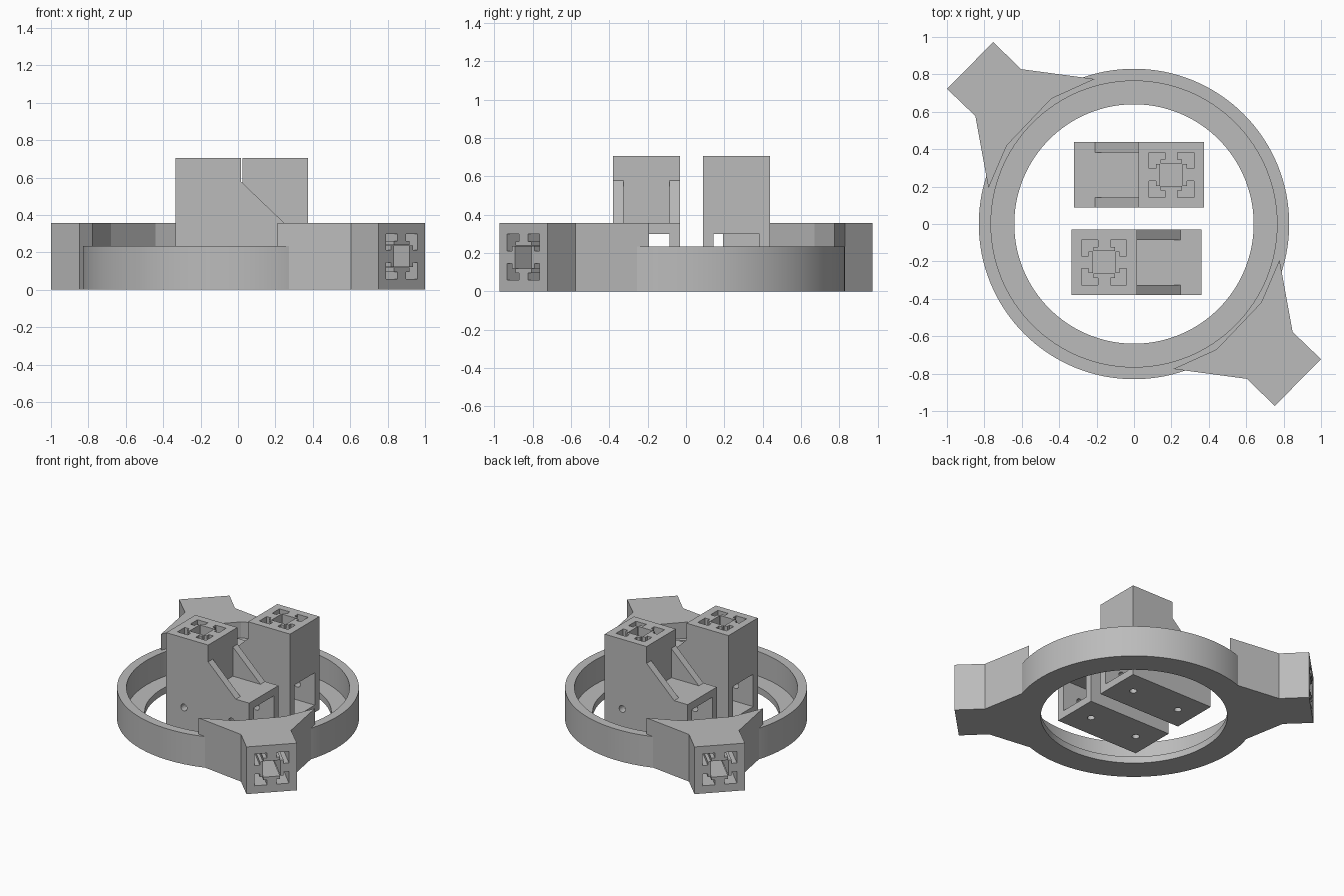
import bpy, bmesh, math
from mathutils import Matrix, Vector

if "Cube" in bpy.data.objects:
    bpy.data.objects.remove(bpy.data.objects["Cube"])

grey = bpy.data.materials.new("plain_grey")
grey.diffuse_color = (0.5, 0.5, 0.5, 1)
grey.use_nodes = True
grey.node_tree.nodes["Principled BSDF"].inputs["Base Color"].default_value = grey.diffuse_color


def finish(name, bm):
    bmesh.ops.recalc_face_normals(bm, faces=bm.faces)
    mesh = bpy.data.meshes.new(name)
    bm.to_mesh(mesh)
    bm.free()
    mesh.materials.append(grey)
    obj = bpy.data.objects.new(name, mesh)
    bpy.context.collection.objects.link(obj)
    return obj


def prism(name, pts, height, matrix=Matrix()):
    """Extrude a flat outline upwards, then place it."""
    bm = bmesh.new()
    face = bm.faces.new([bm.verts.new((x, y, 0)) for x, y in pts])
    top = bmesh.ops.extrude_face_region(bm, geom=[face])["geom"]
    bmesh.ops.translate(bm, vec=(0, 0, height),
                        verts=[v for v in top if isinstance(v, bmesh.types.BMVert)])
    bmesh.ops.transform(bm, matrix=matrix, verts=bm.verts)
    return finish(name, bm)


def frame(origin, u, v, w):
    """Matrix whose local x, y, z axes are u, v, w."""
    m = Matrix((u, v, w)).transposed().to_4x4()
    m.translation = origin
    return m


def cut(obj, cutters):
    bpy.context.view_layer.objects.active = obj
    for c in cutters:
        c.hide_render = True
        mod = obj.modifiers.new("cut", 'BOOLEAN')
        mod.operation, mod.solver, mod.object = 'DIFFERENCE', 'EXACT', c
        bpy.ops.object.modifier_apply(modifier=mod.name)
        bpy.data.objects.remove(c)


def rect(x0, x1, y0, y1):
    return [(x0, y0), (x1, y0), (x1, y1), (x0, y1)]


def circle(r, n=20):
    return [(r * math.cos(2 * math.pi * i / n), r * math.sin(2 * math.pi * i / n)) for i in range(n)]


# Slotted-rail socket outline: a square with a T-shaped key on each side
side = [(-0.12, 0.12), (-0.033, 0.12), (-0.033, 0.083), (-0.058, 0.083), (-0.058, 0.06),
        (0.058, 0.06), (0.058, 0.083), (0.033, 0.083), (0.033, 0.12)]
socket = []
for k in range(4):
    c, s = [(1, 0), (0, -1), (-1, 0), (0, 1)][k]
    socket += [(x * c - y * s, x * s + y * c) for x, y in side]

X, Y, Z = Vector((1, 0, 0)), Vector((0, 1, 0)), Vector((0, 0, 1))

# Ring with an inner lip at the bottom
bm = bmesh.new()
profile = [(0.64, 0), (0.83, 0), (0.83, 0.235), (0.765, 0.235), (0.765, 0.05), (0.64, 0.05)]
verts = [bm.verts.new((r, 0, z)) for r, z in profile]
edges = [bm.edges.new((verts[i], verts[(i + 1) % 6])) for i in range(6)]
bmesh.ops.spin(bm, geom=verts + edges, cent=(0, 0, 0), axis=(0, 0, 1),
               angle=2 * math.pi, steps=128, use_merge=True)
bmesh.ops.remove_doubles(bm, verts=bm.verts, dist=1e-4)
ring = finish("ring", bm)
bpy.context.view_layer.objects.active = ring
ring.select_set(True)
bpy.ops.object.shade_smooth_by_angle(angle=math.radians(30))
ring.select_set(False)

# Two arms with a rail socket in the outer end
arm_outline = [(0.21, -0.775), (0.605, -0.828), (0.752, -0.973), (1.0, -0.723),
               (0.848, -0.577), (0.778, -0.192), (0.68, -0.42), (0.442, -0.67)]
for name, turn in (("front_arm", 0), ("back_arm", math.pi)):
    rot = Matrix.Rotation(turn, 4, 'Z')
    arm = prism(name, arm_outline, 0.357, rot)
    out = Vector((1, -1, 0)).normalized()
    across = Vector((1, 1, 0)).normalized()
    start = Vector((0.876, -0.848, 0.1785)) - out * 0.3
    cut(arm, [prism("socket_cutter", socket, 0.4, rot @ frame(start, across, Z, out))])

# Two corner brackets: upright, foot and side gussets
h = 0.3475
outline = [(-h, 0), (h, 0), (h, 0.357), (0.235, 0.357), (0.004, 0.578), (0.004, 0.705), (-h, 0.705)]
for name, pos, turn in (("front_bracket", (0.0125, -0.205, 0), 0),
                        ("back_bracket", (0.0275, 0.2625, 0), math.pi)):
    place = Matrix.Translation(pos) @ Matrix.Rotation(turn, 4, 'Z')
    bracket = prism(name, outline, 0.35, place @ frame((0, 0.175, 0), X, Z, -Y))
    cutters = [
        # space between the gussets
        prism("gap_cutter", rect(0.004, 0.5, -0.12, 0.12), 0.5, place @ Matrix.Translation((0, 0, 0.357))),
        # square channel through the foot
        prism("channel_cutter", rect(-0.12, 0.12, 0.055, 0.30), 1.0, place @ frame((-0.5, 0, 0), Y, Z, X)),
        # rail socket in the upright
        prism("socket_cutter", socket, 0.5, place @ Matrix.Translation((-0.172, 0, 0.38)))]
    # screw holes in the base and the side walls
    for x in (-0.2, 0.2):
        cutters.append(prism("hole_cutter", circle(0.026), 0.3, place @ Matrix.Translation((x, 0, -0.1))))
        cutters.append(prism("hole_cutter", circle(0.026), 0.6, place @ frame((x, 0.3, 0.178), X, Z, -Y)))
    cut(bracket, cutters)
